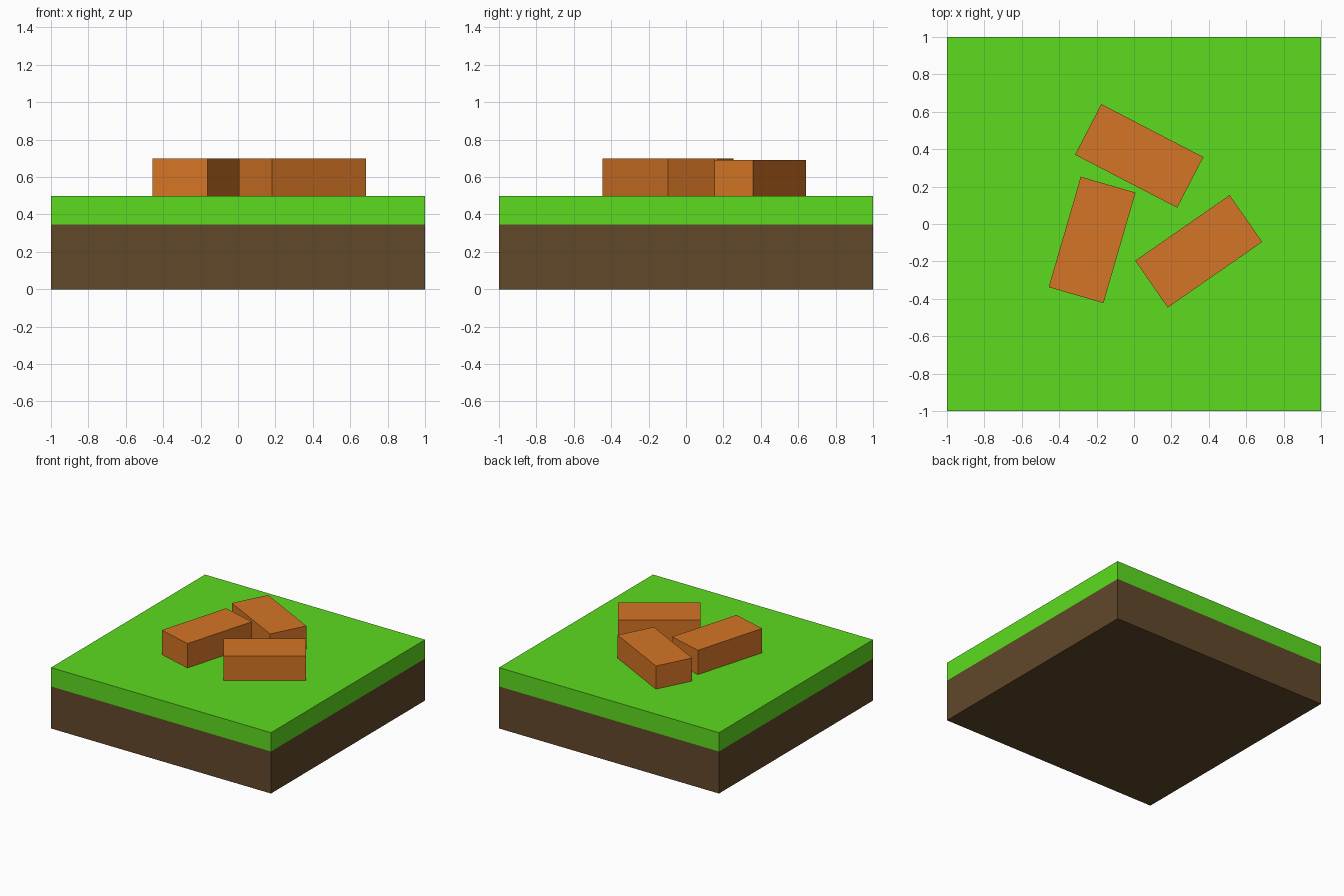
import bpy, math

if "Cube" in bpy.data.objects:
    bpy.data.objects.remove(bpy.data.objects["Cube"])


def material(name, color):
    mat = bpy.data.materials.new(name)
    mat.diffuse_color = (*color, 1)
    mat.use_nodes = True
    mat.node_tree.nodes["Principled BSDF"].inputs["Base Color"].default_value = mat.diffuse_color
    return mat


def box(name, x, y, z0, z1, length, width, angle, mat):
    bpy.ops.mesh.primitive_cube_add(size=1, location=(x, y, (z0 + z1) / 2),
                                    rotation=(0, 0, math.radians(angle)))
    obj = bpy.context.object
    obj.name = name
    obj.scale = (length, width, z1 - z0)
    bpy.ops.object.transform_apply(location=False, rotation=False, scale=True)
    obj.data.materials.append(mat)
    return obj


dirt = material("dirt", (0.12, 0.065, 0.023))
grass = material("grass", (0.107, 0.71, 0.014))
clay = material("clay", (0.665, 0.178, 0.019))

# Ground tile: soil with a turf layer on top
box("soil", 0, 0, 0, 0.345, 2, 2, 0, dirt)
box("turf", 0, 0, 0.345, 0.5, 2, 2, 0, grass)

# Three loose bricks; the back one is sunk slightly into the turf
for name, x, y, z, angle in [("brick_back", 0.028, 0.364, 0.49, -27.4),
                             ("brick_left", -0.224, -0.085, 0.5, 73.8),
                             ("brick_right", 0.346, -0.146, 0.5, 34.8)]:
    box(name, x, y, z, z + 0.2, 0.615, 0.305, angle, clay)
